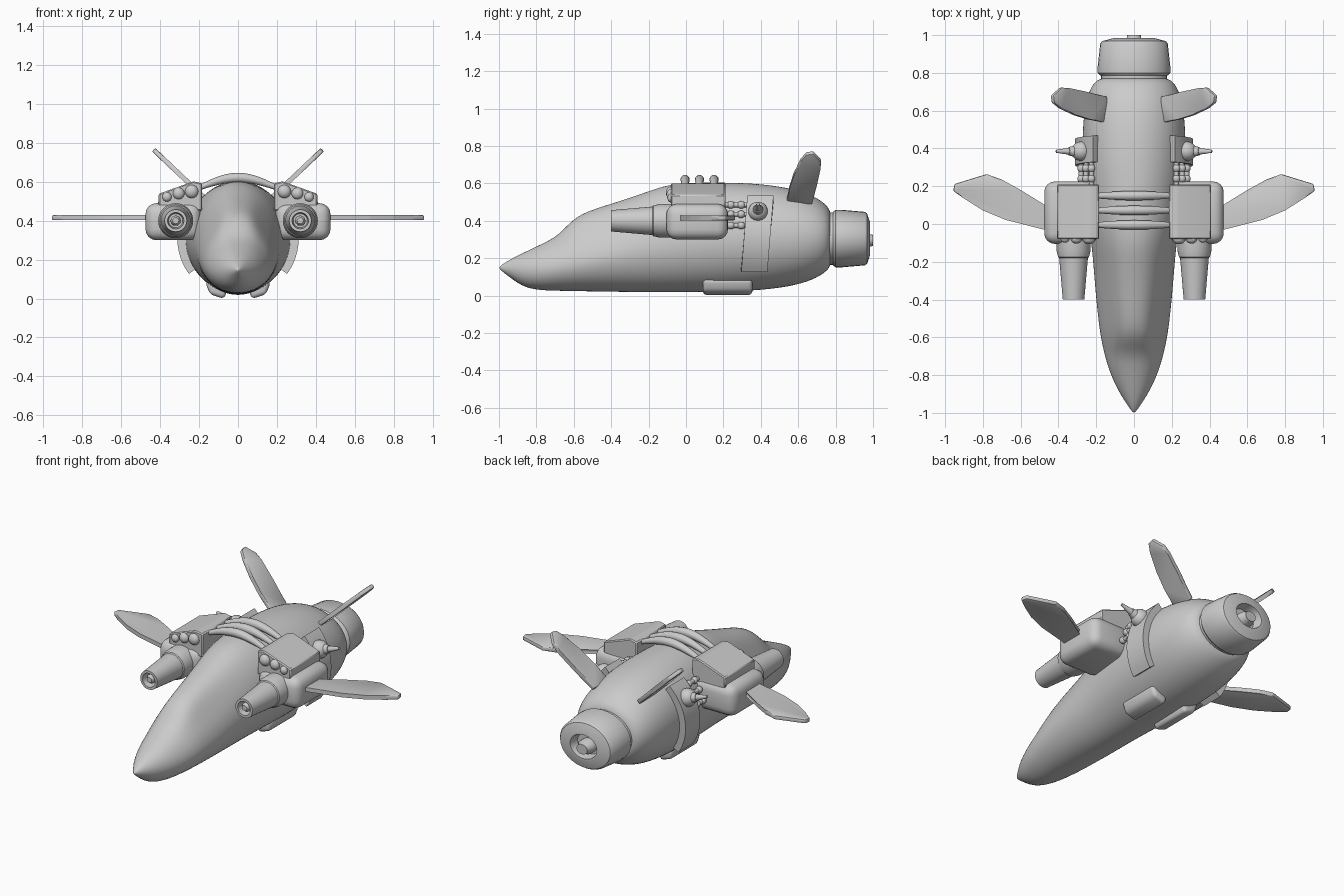
import bpy, bmesh, math
from mathutils import Vector, Matrix

if "Cube" in bpy.data.objects:
    bpy.data.objects.remove(bpy.data.objects["Cube"])


def finish(name, bm, mirror=False, subsurf=0, angle=35):
    bmesh.ops.recalc_face_normals(bm, faces=bm.faces[:])
    me = bpy.data.meshes.new(name)
    bm.to_mesh(me)
    bm.free()
    ob = bpy.data.objects.new(name, me)
    bpy.context.collection.objects.link(ob)
    bpy.ops.object.select_all(action='DESELECT')
    ob.select_set(True)
    bpy.context.view_layer.objects.active = ob
    bpy.ops.object.shade_smooth_by_angle(angle=math.radians(angle))
    if mirror:
        ob.modifiers.new("Mirror", 'MIRROR').use_mirror_merge = False
    if subsurf:
        m = ob.modifiers.new("Subsurf", 'SUBSURF')
        m.levels = m.render_levels = subsurf
    return ob


def bridge(bm, rings, cap=True):
    n = len(rings[0])
    for a, b in zip(rings, rings[1:]):
        for i in range(n):
            bm.faces.new((a[i], a[(i + 1) % n], b[(i + 1) % n], b[i]))
    if cap:
        bm.faces.new(rings[0])
        bm.faces.new(rings[-1])


def lathe(name, profile, cx, cz, sx=1.0, segs=32, mirror=False):
    """Revolve (radius, y) points about an axis along y."""
    bm = bmesh.new()
    rings = []
    for r, y in profile:
        rings.append([bm.verts.new((cx + sx * r * math.cos(2 * math.pi * i / segs), y,
                                    cz + r * math.sin(2 * math.pi * i / segs))) for i in range(segs)])
    bridge(bm, rings)
    return finish(name, bm, mirror)


def prism(name, pts, vec, bevel=0.0, segs=2):
    """Extrude a closed outline along vec; mirrored left and right."""
    bm = bmesh.new()
    v = Vector(vec)
    a = [bm.verts.new(p) for p in pts]
    b = [bm.verts.new(Vector(p) + v) for p in pts]
    bridge(bm, [a, b])
    if bevel:
        bmesh.ops.bevel(bm, geom=bm.edges[:], offset=bevel, segments=segs, profile=0.5,
                        affect='EDGES', clamp_overlap=True)
    return finish(name, bm, True)


def ball(name, c, r, scale=(1, 1, 1)):
    bm = bmesh.new()
    bmesh.ops.create_uvsphere(bm, u_segments=20, v_segments=12, radius=r,
                              matrix=Matrix.Translation(c) @ Matrix.Diagonal((*scale, 1)))
    return finish(name, bm, True, angle=60)


def cone(name, p, q, r1, r2, mirror=True):
    p, q = Vector(p), Vector(q)
    d = q - p
    bm = bmesh.new()
    mat = Matrix.Translation((p + q) / 2) @ d.to_track_quat('Z', 'Y').to_matrix().to_4x4()
    bmesh.ops.create_cone(bm, cap_ends=True, segments=16, radius1=r1, radius2=r2,
                          depth=d.length, matrix=mat)
    return finish(name, bm, mirror)


# Fuselage: lofted rings (y, half width, bottom, widest height, top, canopy pinch)
sections = [
    (-1.00, 0.006, 0.143, 0.148, 0.155, 0), (-0.94, 0.048, 0.095, 0.145, 0.195, 0),
    (-0.86, 0.097, 0.038, 0.14, 0.235, 0), (-0.76, 0.138, 0.026, 0.145, 0.283, 0.02),
    (-0.68, 0.160, 0.024, 0.16, 0.325, 0.08), (-0.60, 0.178, 0.022, 0.18, 0.420, 0.16),
    (-0.50, 0.192, 0.020, 0.20, 0.465, 0.17), (-0.35, 0.207, 0.017, 0.23, 0.510, 0.13),
    (-0.20, 0.218, 0.015, 0.26, 0.562, 0.08), (-0.08, 0.230, 0.015, 0.28, 0.605, 0.03),
    (0.10, 0.255, 0.015, 0.30, 0.610, 0), (0.35, 0.276, 0.020, 0.31, 0.608, 0),
    (0.55, 0.272, 0.042, 0.31, 0.582, 0), (0.68, 0.250, 0.080, 0.31, 0.540, 0),
    (0.75, 0.215, 0.125, 0.31, 0.490, 0), (0.772, 0.175, 0.155, 0.31, 0.455, 0),
    (0.775, 0.130, 0.200, 0.31, 0.410, 0)]
bm = bmesh.new()
rings = []
for y, w, zb, zm, zt, pinch in sections:
    ring = []
    for i in range(20):
        a = 2 * math.pi * i / 20
        c, s = math.cos(a), math.sin(a)
        x = w * 1.01 * c
        if s > 0:
            x *= 1 - pinch * math.sin(2 * math.asin(s)) ** 2 * 1.2
        ring.append(bm.verts.new((x, y, zm + s * ((zt - zm) if s > 0 else (zm - zb)))))
    rings.append(ring)
bridge(bm, rings)
finish("fuselage", bm, subsurf=2, angle=180)

# Main engine
lathe("engine_neck", [(0.14, 0.74), (0.14, 0.80)], 0, 0.305, 1.25)
lathe("engine_nozzle", [(0.12, 0.785), (0.142, 0.785), (0.154, 0.80), (0.154, 0.83), (0.143, 0.955),
                        (0.135, 0.968), (0.085, 0.985), (0.072, 0.985), (0.062, 0.93), (0.02, 0.93)],
      0, 0.305, 1.25)
lathe("engine_plug", [(0.042, 0.92), (0.042, 0.965), (0.032, 0.985), (0.03, 1.0), (0.012, 1.0)],
      0, 0.295, 1.2)

# Shoulder pods
prism("shoulder_pod", [(0.19, -0.105, 0.30), (0.475, -0.105, 0.30), (0.475, -0.105, 0.49),
                       (0.19, -0.105, 0.49)], (0, 0.33, 0), 0.055, 4)
prism("launcher_box", [(0.185, -0.08, 0.45), (0.185, -0.08, 0.592), (0.23, -0.08, 0.602),
                       (0.408, -0.08, 0.538), (0.408, -0.08, 0.47)], (0, 0.29, 0), 0.006, 1)
for i, (x, z, r) in enumerate([(0.238, 0.55, 0.034), (0.305, 0.54, 0.03), (0.365, 0.522, 0.024)]):
    ball(f"launcher_lamp_{i}", (x, -0.08, z), r, (1, 0.8, 1))

# Cannons
lathe("cannon", [(0.05, -0.06), (0.09, -0.08), (0.09, -0.14), (0.082, -0.175), (0.076, -0.18),
                 (0.057, -0.40), (0.042, -0.40), (0.036, -0.35), (0.01, -0.35)], 0.32, 0.40, mirror=True)
lathe("cannon_core", [(0.026, -0.34), (0.026, -0.38), (0.016, -0.395), (0.005, -0.395)],
      0.32, 0.40, segs=20, mirror=True)

# Wings and tail fins
wing = [(0.42, -0.045), (0.476, -0.03), (0.68, 0.022), (0.80, 0.072), (0.90, 0.135), (0.957, 0.175),
        (0.95, 0.212), (0.78, 0.264), (0.70, 0.235), (0.60, 0.18), (0.476, 0.095), (0.42, 0.075)]
prism("wing", [(x, y, 0.403) for x, y in wing], (0, 0, 0.025), 0.007)
fin = [(0, 0.535), (0.12, 0.553), (0.23, 0.578), (0.335, 0.612), (0.385, 0.642), (0.392, 0.68),
       (0.33, 0.722), (0.28, 0.72), (0.15, 0.70), (0, 0.675)]
prism("tail_fin", [(0.158 + s * 0.727, y, 0.487 + s * 0.687) for s, y in fin],
      (-0.017, 0, 0.018), 0.007)

# Curved side armour with a small turret
arc = [math.radians(-36 + 82 * i / 14) for i in range(15)]
outline = [(0.312 * math.cos(a), 0.31 + 0.025 * math.sin(a), 0.31 + 0.312 * math.sin(a)) for a in arc]
outline += [(0.25 * math.cos(a), 0.31 + 0.025 * math.sin(a), 0.31 + 0.25 * math.sin(a)) for a in arc[::-1]]
prism("side_armour", outline, (0, 0.14, 0))
ball("turret_dome", (0.28, 0.385, 0.45), 0.052)
cone("turret_collar", (0.30, 0.385, 0.455), (0.345, 0.385, 0.468), 0.034, 0.022)
cone("turret_spike", (0.33, 0.385, 0.463), (0.412, 0.385, 0.49), 0.02, 0.008)

# Feed pipes from pod to armour
for i, (x, z) in enumerate([(0.225, 0.485), (0.255, 0.435), (0.28, 0.375)]):
    cone(f"feed_pipe_{i}", (x, 0.20, z), (x, 0.33, z), 0.013, 0.013)
    for y in (0.24, 0.295):
        ball(f"feed_pipe_joint_{i}", (x, y, z), 0.02, (1, 1.1, 1))

# Arched hoses over the spine, thickest in the middle
for k, y in enumerate((-0.005, 0.072, 0.15)):
    bm = bmesh.new()
    rings = []
    for i in range(17):
        t = -1 + i / 8
        r = 0.013 + 0.012 * math.cos(t * math.pi / 2)
        c = Vector((0.21 * t, y, 0.565 + 0.056 * math.cos(t * math.pi / 2)))
        rings.append([bm.verts.new(c + Vector((0, r * math.cos(j * math.pi / 6), r * math.sin(j * math.pi / 6))))
                      for j in range(12)])
    bridge(bm, rings)
    finish(f"spine_hose_{k}", bm)

# Belly skids
prism("belly_skid", [(0.05, 0.09, 0.06), (0.07, 0.09, -0.002), (0.145, 0.09, 0.022),
                     (0.168, 0.09, 0.085), (0.10, 0.09, 0.12)], (0, 0.265, 0), 0.02, 3)
